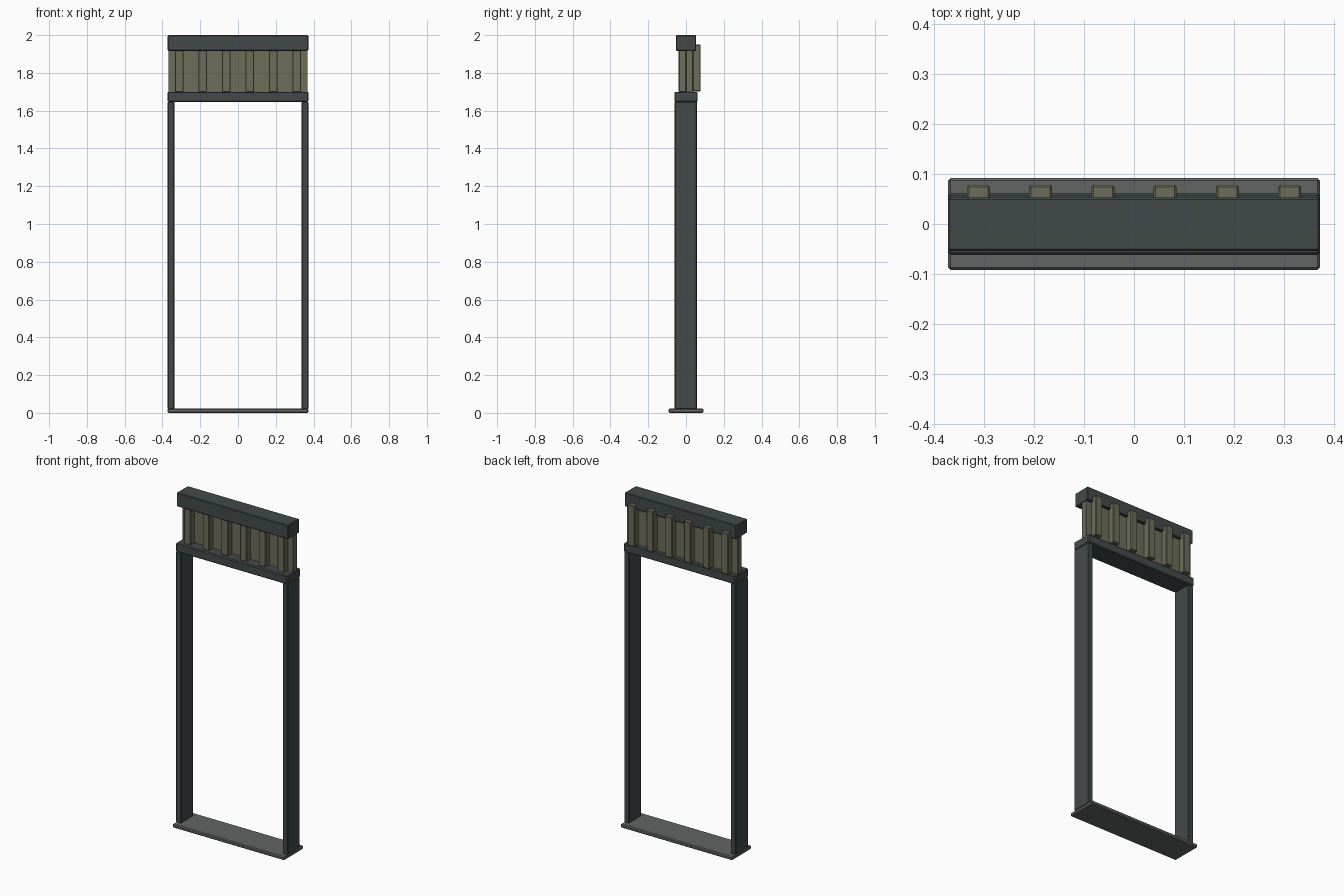
import bpy

if "Cube" in bpy.data.objects:
    bpy.data.objects.remove(bpy.data.objects["Cube"])


def material(name, rgb):
    m = bpy.data.materials.new(name)
    m.diffuse_color = (*rgb, 1)
    m.use_nodes = True
    m.node_tree.nodes["Principled BSDF"].inputs["Base Color"].default_value = m.diffuse_color
    return m


FRAME = material("dark_frame", (0.055, 0.068, 0.068))
SILL = material("grey_sill", (0.12, 0.13, 0.125))
SLAT = material("olive_slat", (0.15, 0.155, 0.10))


def box(name, x, y, z, mat, bevel=0.004):
    """Chamfered box from (min, max) ranges on each axis."""
    mid = [(a + b) / 2 for a, b in (x, y, z)]
    bpy.ops.mesh.primitive_cube_add(size=1, location=mid)
    ob = bpy.context.object
    ob.name = name
    ob.scale = [b - a for a, b in (x, y, z)]
    bpy.ops.object.transform_apply(location=False, rotation=False, scale=True)
    ob.data.materials.append(mat)
    mod = ob.modifiers.new("chamfer", 'BEVEL')
    mod.width = bevel
    mod.segments = 1
    return ob


W = 0.372

# Threshold
box("sill", (-W, W), (-0.092, 0.092), (0, 0.022), SILL, 0.005)

# Side posts
for side, a, b in (("left", -W, -0.337), ("right", 0.337, W)):
    box(side + "_post", (a, b), (-0.06, 0.058), (0.02, 1.648), FRAME)

# Header over the opening and the top beam
box("header", (-W, W), (-0.062, 0.062), (1.647, 1.70), FRAME, 0.005)
box("top_beam", (-W, W), (-0.054, 0.053), (1.917, 2.0), FRAME)

# Transom panel with ribs on both faces
box("transom_panel", (-0.369, 0.369), (0.0, 0.037), (1.695, 1.925), SLAT, 0.002)
for i in range(6):
    x = (i - 2.5) * 0.1245
    span = (x - 0.023, x + 0.023)
    box(f"front_rib_{i + 1}", span, (-0.039, 0.002), (1.698, 1.92), SLAT)
    box(f"back_rib_{i + 1}", span, (0.035, 0.078), (1.702, 1.95), SLAT)
